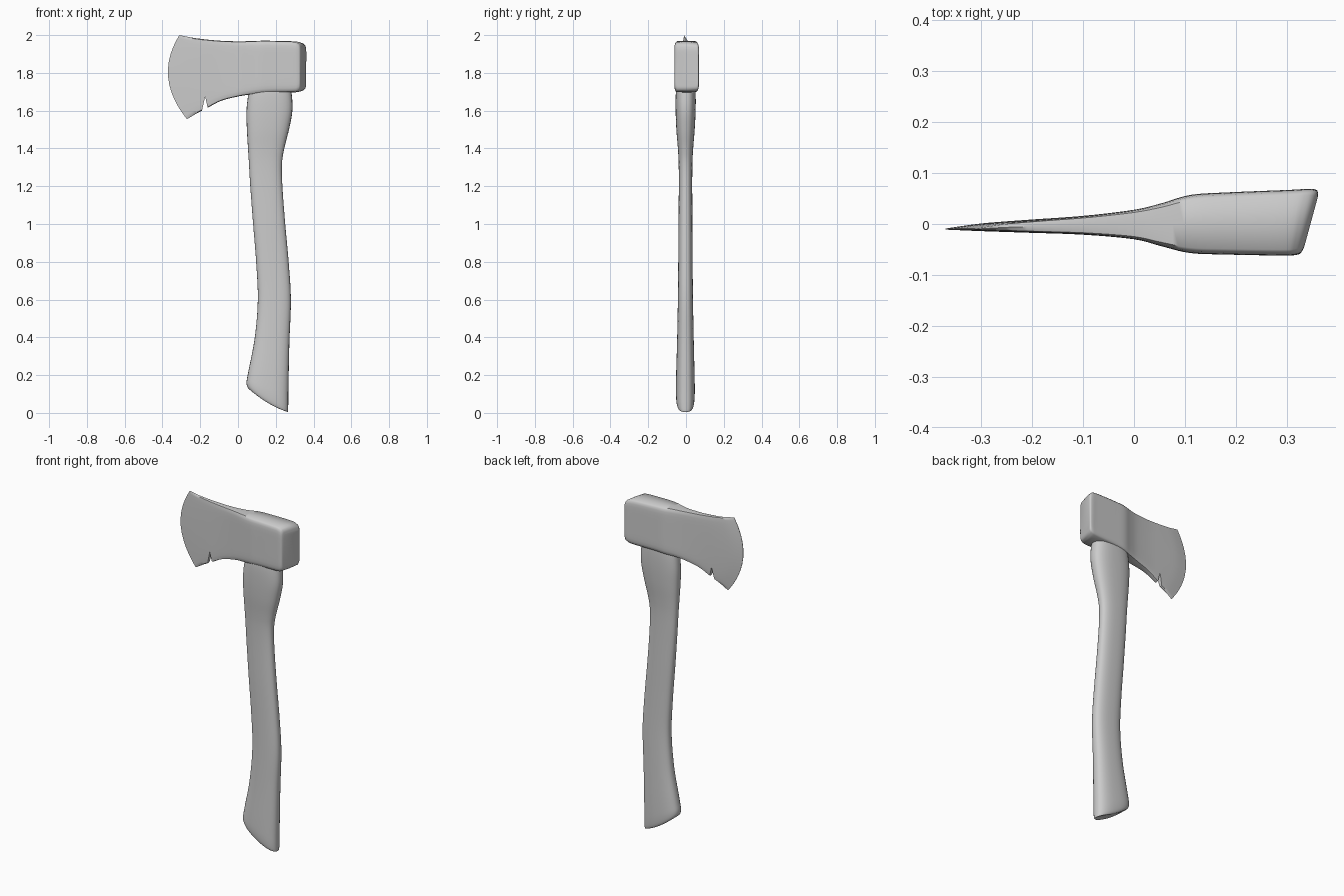
import bpy, bmesh, math

if "Cube" in bpy.data.objects:
    bpy.data.objects.remove(bpy.data.objects["Cube"])

SIDE = 16   # steps along half of a cross-section
SUB = 5     # smooth steps between two stations


def spline(a, b, c, d, t):
    return tuple(0.5 * (2 * q + (r - p) * t + (2 * p - 5 * q + 4 * r - s) * t * t
                        + (3 * q - p - 3 * r + s) * t ** 3)
                 for p, q, r, s in zip(a, b, c, d))


def refine(st):
    out = []
    for i in range(len(st) - 1):
        a, d = st[max(i - 1, 0)], st[min(i + 2, len(st) - 1)]
        out += [spline(a, st[i], st[i + 1], d, k / SUB) for k in range(SUB)]
    return out + [st[-1]]


def finish(name, bm):
    bmesh.ops.recalc_face_normals(bm, faces=bm.faces)
    me = bpy.data.meshes.new(name)
    bm.to_mesh(me)
    bm.free()
    ob = bpy.data.objects.new(name, me)
    bpy.context.collection.objects.link(ob)
    return ob


def smooth(ob, degrees):
    bpy.ops.object.select_all(action='DESELECT')
    ob.select_set(True)
    bpy.context.view_layer.objects.active = ob
    bpy.ops.object.shade_smooth_by_angle(angle=math.radians(degrees))


def loft(name, stations, power):
    """Station: end A x, z; end B x, z; bulge x, z; y min, y max; x skew over y."""
    bm = bmesh.new()
    vs = [math.sin(math.pi / 2 * (2 * i / SIDE - 1)) for i in range(SIDE + 1)]
    pairs = [(v, max(0, 1 - abs(v) ** power) ** (1 / power)) for v in vs]
    pairs += [(v, -w) for v, w in pairs[-2:0:-1]]
    rings = []
    for xa, za, xb, zb, bx, bz, y0, y1, skew in refine(stations):
        ring = []
        for v, w in pairs:
            t, b = (v + 1) / 2, 1 - v * v
            ring.append(bm.verts.new((xa + (xb - xa) * t + bx * b + skew * w,
                                      (y0 + y1) / 2 + (y1 - y0) / 2 * w,
                                      za + (zb - za) * t + bz * b)))
        rings.append(ring)
    n = len(pairs)
    for a, b in zip(rings, rings[1:]):
        for i in range(n):
            bm.faces.new((a[i], a[(i + 1) % n], b[(i + 1) % n], b[i]))
    # close the ends with strips across the section
    for r in (rings[0], rings[-1]):
        for i in range(SIDE):
            q = [r[i], r[i + 1], r[(n - i - 1) % n], r[(n - i) % n]]
            bm.faces.new(list(dict.fromkeys(q)))
    return finish(name, bm)


# axe head: cutting edge to poll (A is the lower edge, B the upper)
head = loft("axe_head", [
    (-.270, 1.555, -.310, 2.000, -.080, 0, -.011, -.009, 0),
    (-.220, 1.585, -.250, 1.988, -.065, 0, -.014, .001, 0),
    (-.165, 1.613, -.180, 1.978, -.040, 0, -.017, .008, 0),
    (-.090, 1.652, -.090, 1.970, -.010, 0, -.021, .016, 0),
    (.000, 1.675, .000, 1.967, 0, 0, -.030, .028, 0),
    (.055, 1.684, .055, 1.968, 0, 0, -.044, .041, 0),
    (.110, 1.690, .110, 1.970, 0, 0, -.057, .057, 0),
    (.180, 1.695, .180, 1.970, 0, 0, -.060, .062, 0),
    (.300, 1.697, .295, 1.967, 0, 0, -.062, .067, .008),
    (.332, 1.704, .328, 1.960, 0, 0, -.061, .069, .014),
    (.344, 1.718, .343, 1.946, 0, 0, -.057, .066, .016),
    (.346, 1.740, .348, 1.925, 0, 0, -.047, .056, .014),
], 9)

# chip in the lower edge of the blade
bm = bmesh.new()
tri = [(-.200, 1.56), (-.174, 1.675), (-.148, 1.56)]
face = bm.faces.new([bm.verts.new((x, -.1, z)) for x, z in tri])
new = bmesh.ops.extrude_face_region(bm, geom=[face])["geom"]
bmesh.ops.translate(bm, vec=(0, .2, 0),
                    verts=[g for g in new if isinstance(g, bmesh.types.BMVert)])
cutter = finish("chip_cutter", bm)
cutter.hide_render = True
mod = head.modifiers.new("chip", 'BOOLEAN')
mod.operation, mod.object, mod.solver = 'DIFFERENCE', cutter, 'EXACT'
bpy.context.view_layer.objects.active = head
bpy.ops.object.modifier_apply(modifier="chip")
bpy.data.objects.remove(cutter)
smooth(head, 50)

# handle: slanted butt up into the head (A is the left side, B the right)
handle = loft("handle", [
    (.075, .115, .255, .012, 0, -.014, -.030, .025, 0),
    (.054, .130, .264, .006, 0, -.012, -.046, .040, 0),
    (.045, .160, .266, .040, 0, -.006, -.053, .046, 0),
    (.055, .220, .267, .130, 0, 0, -.053, .046, 0),
    (.089, .400, .272, .370, 0, 0, -.047, .041, 0),
    (.105, .600, .280, .600, 0, 0, -.043, .037, 0),
    (.096, .800, .268, .800, 0, 0, -.041, .035, 0),
    (.080, 1.00, .250, 1.00, 0, 0, -.040, .034, 0),
    (.065, 1.20, .235, 1.20, 0, 0, -.038, .033, 0),
    (.058, 1.32, .233, 1.32, 0, 0, -.039, .034, 0),
    (.053, 1.40, .245, 1.40, 0, 0, -.043, .038, 0),
    (.047, 1.50, .270, 1.50, 0, 0, -.051, .046, 0),
    (.045, 1.60, .288, 1.60, 0, 0, -.055, .051, 0),
    (.056, 1.69, .284, 1.69, 0, 0, -.054, .051, 0),
    (.080, 1.76, .270, 1.76, 0, 0, -.045, .045, 0),
], 2.6)
smooth(handle, 50)
